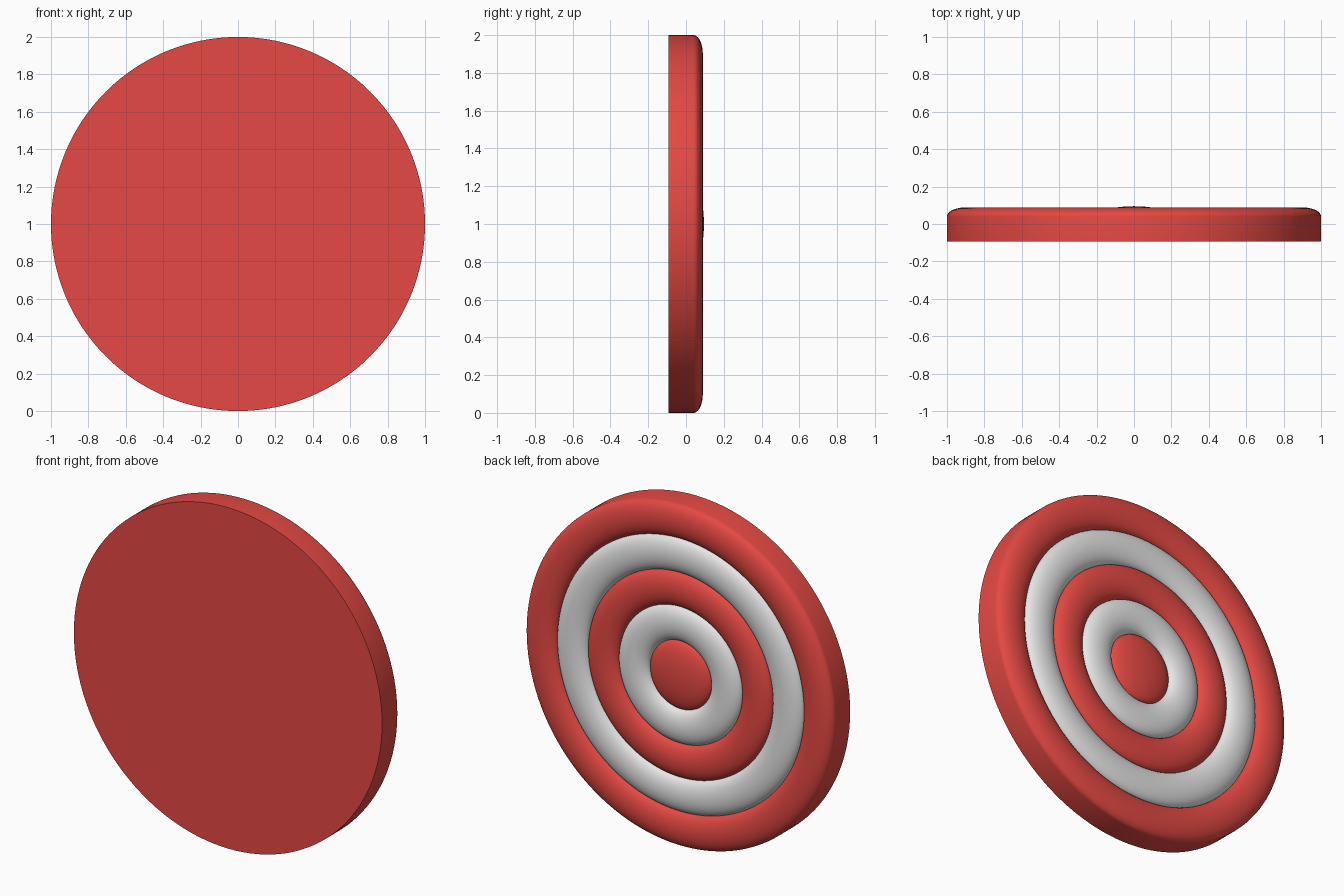
import bpy, bmesh, math

if "Cube" in bpy.data.objects:
    bpy.data.objects.remove(bpy.data.objects["Cube"])

SEG = 128
FRONT, BASE, RISE = -0.093, 0.04, 0.049


def material(name, rgb):
    m = bpy.data.materials.new(name)
    m.diffuse_color = (*rgb, 1)
    m.use_nodes = True
    m.node_tree.nodes["Principled BSDF"].inputs["Base Color"].default_value = m.diffuse_color
    return m


red = material("red", (0.78, 0.066, 0.056))
white = material("white", (0.79, 0.79, 0.79))


def lathe(name, profile, mat):
    """Spin (radius, y) points about the y axis through z = 1."""
    bm = bmesh.new()
    rings = []
    for r, y in profile:
        if r < 1e-6:
            rings.append([bm.verts.new((0, y, 1))] * SEG)
        else:
            rings.append([bm.verts.new((r * math.cos(2 * math.pi * i / SEG), y,
                                        1 + r * math.sin(2 * math.pi * i / SEG)))
                          for i in range(SEG)])
    for a, b in zip(rings, rings[1:]):
        for i in range(SEG):
            j = (i + 1) % SEG
            corners = list(dict.fromkeys((a[i], a[j], b[j], b[i])))
            bm.faces.new(corners)
    me = bpy.data.meshes.new(name)
    bm.to_mesh(me)
    bm.free()
    ob = bpy.data.objects.new(name, me)
    bpy.context.collection.objects.link(ob)
    me.materials.append(mat)
    bpy.ops.object.select_all(action='DESELECT')
    ob.select_set(True)
    bpy.context.view_layer.objects.active = ob
    bpy.ops.object.shade_smooth_by_angle(angle=math.radians(40))
    return ob


def bulge(outer, n=18):
    """Rounded ring section, 0.2 wide, from its outer edge inwards."""
    return [(outer - 0.1 + 0.1 * math.cos(math.pi * i / n),
             BASE + RISE * math.sin(math.pi * i / n)) for i in range(n + 1)]


# flat front, rim and outer ring in one piece
lathe("board_with_outer_ring", [(0, FRONT), (1, FRONT)] + bulge(1.0), red)

# inner rings
lathe("outer_white_ring", bulge(0.8), white)
lathe("middle_red_ring", bulge(0.6), red)
lathe("inner_white_ring", bulge(0.4), white)

# domed centre
dome = [(0.2 * math.cos(math.pi / 2 * i / 12),
         BASE + 0.055 * math.sin(math.pi / 2 * i / 12)) for i in range(13)]
lathe("bullseye", dome, red)
